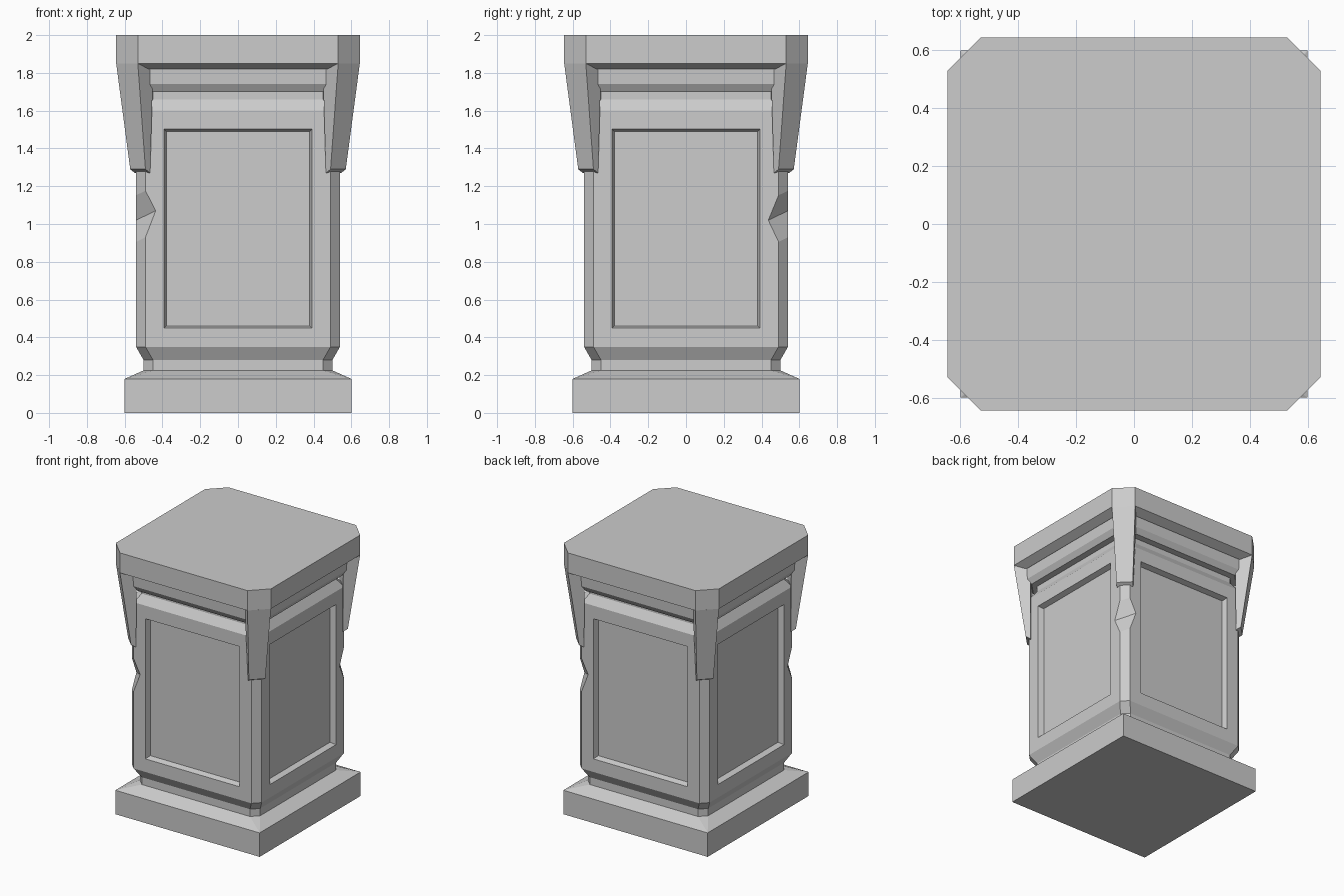
import bpy, bmesh
from mathutils import Vector

if "Cube" in bpy.data.objects:
    bpy.data.objects.remove(bpy.data.objects["Cube"], do_unlink=True)

stone = bpy.data.materials.new("grey_stone")
stone.use_nodes = True
stone.diffuse_color = (0.604, 0.604, 0.604, 1)
stone.node_tree.nodes["Principled BSDF"].inputs["Base Color"].default_value = stone.diffuse_color


def finish(bm, name):
    bmesh.ops.recalc_face_normals(bm, faces=bm.faces)
    mesh = bpy.data.meshes.new(name)
    bm.to_mesh(mesh)
    bm.free()
    mesh.materials.append(stone)
    obj = bpy.data.objects.new(name, mesh)
    bpy.context.collection.objects.link(obj)
    return obj


def ring(bm, half, inner, z):
    """Chamfered square; inner is where each chamfer starts."""
    h, i = half, inner
    pts = [(i, -h), (h, -i), (h, i), (i, h), (-i, h), (-h, i), (-h, -i), (-i, -h)]
    return [bm.verts.new((x, y, z)) for x, y in pts]


def loft(levels):
    """Stack of chamfered squares, capped at both ends."""
    bm = bmesh.new()
    rings = [ring(bm, *level) for level in levels]
    for low, high in zip(rings, rings[1:]):
        for k in range(8):
            n = (k + 1) % 8
            bm.faces.new((low[k], low[n], high[n], high[k]))
    bm.faces.new(rings[0][::-1])
    bm.faces.new(rings[-1])
    bmesh.ops.remove_doubles(bm, verts=bm.verts, dist=0.0005)
    bmesh.ops.recalc_face_normals(bm, faces=bm.faces)
    return bm


def corner_hull(points, sx, sy, name):
    """Convex solid from (outward, sideways, height) points on a corner diagonal."""
    out = Vector((sx, sy, 0)).normalized()
    side = Vector((-out.y, out.x, 0))
    bm = bmesh.new()
    for d, t, z in points:
        bm.verts.new(out * d + side * t + Vector((0, 0, z)))
    bmesh.ops.convex_hull(bm, input=bm.verts)
    bmesh.ops.dissolve_limit(bm, angle_limit=0.01, verts=bm.verts, edges=bm.edges)
    return finish(bm, name)


# Square plinth with sloped top
finish(loft([(0.6, 0.6, 0), (0.6, 0.6, 0.18), (0.5, 0.45, 0.225)]), "plinth")

# Shaft with neck, flared foot and sloped shoulder
bm = loft([(0.5, 0.45, 0.22), (0.5, 0.45, 0.28), (0.54, 0.49, 0.35),
           (0.54, 0.49, 1.6), (0.5, 0.45, 1.66), (0.5, 0.45, 1.71)])

# Recessed panels on the four sides
sides = [f for f in bm.faces if f.calc_area() > 1 and abs(f.normal.z) < 0.1]
bmesh.ops.inset_individual(bm, faces=sides, thickness=0.139)
bmesh.ops.inset_individual(bm, faces=sides, thickness=0.018, depth=-0.04)
shaft = finish(bm, "shaft")

# Chipped notches on two opposite corners
notch = []
for t in (-0.2, 0.2):
    notch += [(0.69, t, 1.045 + 0.34 * t), (0.805, t, 1.39 + 0.4 * t), (0.805, t, 0.73)]
for s in (-1, 1):
    cutter = corner_hull(notch, s, s, "notch_cutter")
    cutter.hide_render = True
    cutter.hide_viewport = True
    cutter.display_type = 'WIRE'
    cut = shaft.modifiers.new("notch", 'BOOLEAN')
    cut.operation = 'DIFFERENCE'
    cut.solver = 'EXACT'
    cut.object = cutter

# Moulding and top slab
finish(loft([(0.55, 0.45, 1.7), (0.575, 0.47, 1.74), (0.58, 0.475, 1.825)]), "cornice")
finish(loft([(0.585, 0.48, 1.82), (0.645, 0.53, 1.85), (0.645, 0.53, 2.0)]), "top_slab")

# Tapered corner brackets
bracket = []
for s in (-1, 1):
    bracket += [(0.831, s * 0.081, 1.85), (0.75, s * 0.057, 1.29),
                (0.715, s * 0.057, 1.27), (0.715, s * 0.081, 1.85)]
for sx in (-1, 1):
    for sy in (-1, 1):
        name = ("front" if sy < 0 else "back") + ("_left" if sx > 0 else "_right")
        corner_hull(bracket, sx, sy, name + "_bracket")
